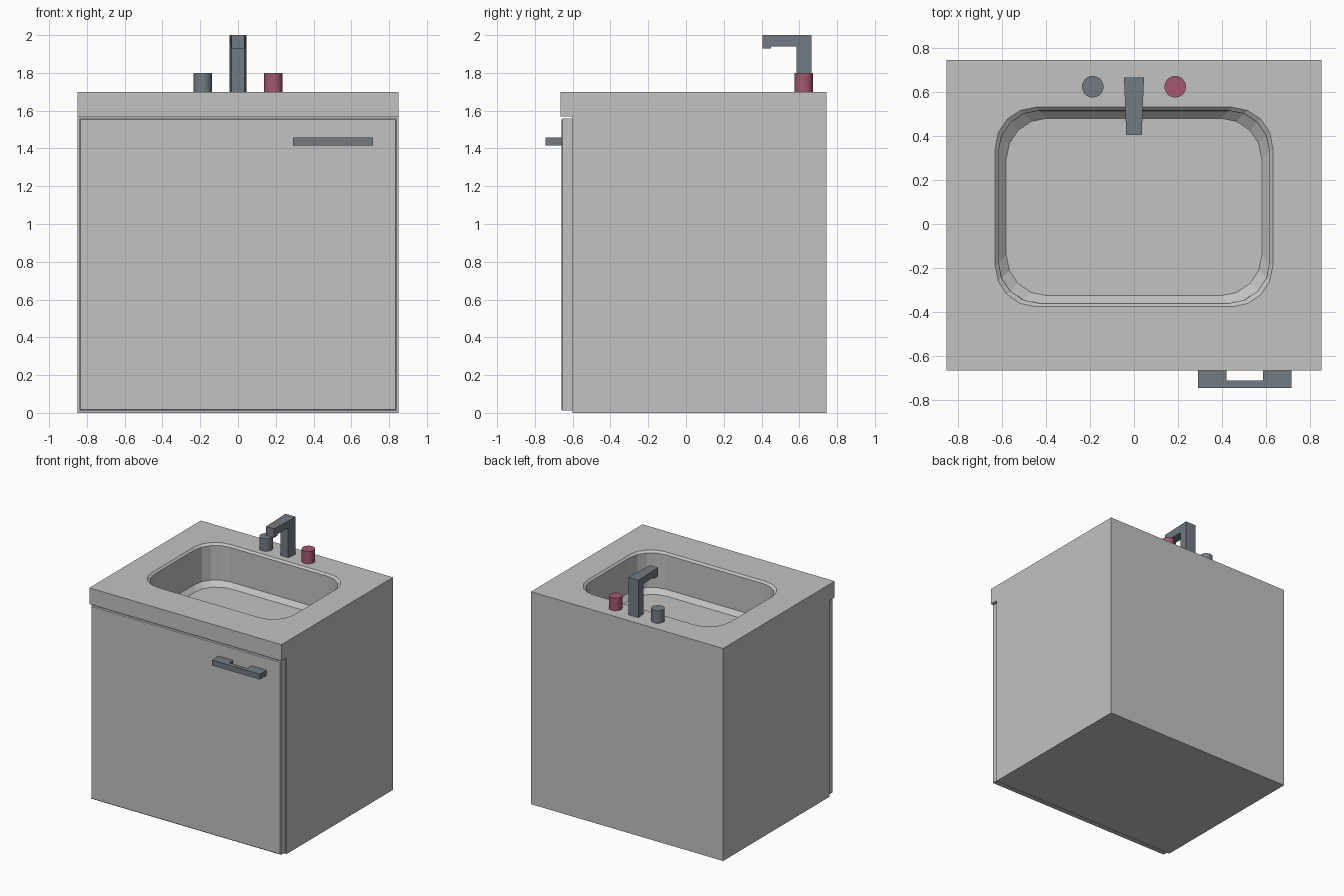
import bpy, bmesh, math
from mathutils import Vector

if "Cube" in bpy.data.objects:
    bpy.data.objects.remove(bpy.data.objects["Cube"])


def material(name, rgb):
    m = bpy.data.materials.new(name)
    m.diffuse_color = (*rgb, 1)
    m.use_nodes = True
    m.node_tree.nodes["Principled BSDF"].inputs["Base Color"].default_value = m.diffuse_color
    return m


GREY = material("light grey", (0.54, 0.54, 0.54))
METAL = material("blue grey metal", (0.17, 0.20, 0.23))
RED = material("muted red", (0.37, 0.098, 0.162))


def finish(name, bm, mat):
    bmesh.ops.recalc_face_normals(bm, faces=bm.faces)
    me = bpy.data.meshes.new(name)
    bm.to_mesh(me)
    bm.free()
    ob = bpy.data.objects.new(name, me)
    me.materials.append(mat)
    bpy.context.collection.objects.link(ob)
    return ob


def prism(points, direction):
    """Closed profile extruded along a direction."""
    bm = bmesh.new()
    face = bm.faces.new([bm.verts.new(p) for p in points])
    ext = bmesh.ops.extrude_face_region(bm, geom=[face], use_keep_orig=True)
    verts = [g for g in ext["geom"] if isinstance(g, bmesh.types.BMVert)]
    bmesh.ops.translate(bm, vec=direction, verts=verts)
    return bm


def rounded_ring(bm, inset, z, seg=4):
    """Rounded rectangle loop of the basin."""
    hx, y0, y1 = 0.63 - inset, -0.375 + inset, 0.53 - inset
    r = 0.185
    corners = [(hx - r, y1 - r), (-hx + r, y1 - r), (-hx + r, y0 + r), (hx - r, y0 + r)]
    verts = []
    for i, (cx, cy) in enumerate(corners):
        for k in range(seg + 1):
            a = math.pi / 2 * (i + k / seg)
            verts.append(bm.verts.new((cx + r * math.cos(a), cy + r * math.sin(a), z)))
    return verts


# Cabinet with overhanging counter; the top is open for the basin
profile = [(-0.60, 0), (0.745, 0), (0.745, 1.70), (-0.665, 1.70), (-0.665, 1.57), (-0.60, 1.57)]
bm = prism([(-0.85, y, z) for y, z in profile], (1.70, 0, 0))
bmesh.ops.recalc_face_normals(bm, faces=bm.faces)
top = max(bm.faces, key=lambda f: f.calc_center_median().z)
rim = list(top.edges)
bmesh.ops.delete(bm, geom=[top], context='FACES_ONLY')

# Basin: rim chamfer, straight wall, bottom chamfer, floor
rings = [rounded_ring(bm, i, z) for i, z in
         [(0, 1.70), (0.015, 1.685), (0.016, 1.41), (0.05, 1.375)]]
n = len(rings[0])
for a, b in zip(rings, rings[1:]):
    for k in range(n):
        bm.faces.new((a[k], a[(k + 1) % n], b[(k + 1) % n], b[k]))
bm.faces.new(rings[-1])
rim += [bm.edges.get((rings[0][k], rings[0][(k + 1) % n])) for k in range(n)]
bmesh.ops.triangle_fill(bm, edges=rim, use_beauty=True, use_dissolve=False, normal=Vector((0, 0, 1)))
finish("cabinet_and_basin", bm, GREY)

# Door with a small edge bevel
bm = prism([(-0.84, -0.66, 0.012), (0.84, -0.66, 0.012), (0.84, -0.66, 1.558), (-0.84, -0.66, 1.558)],
           (0, 0.061, 0))
front = [e for e in bm.edges if all(v.co.y < -0.65 for v in e.verts)]
bmesh.ops.bevel(bm, geom=front, offset=0.006, segments=1, affect='EDGES')
finish("door", bm, GREY)

# U-shaped door handle
u = [(0.29, -0.655), (0.29, -0.745), (0.715, -0.745), (0.715, -0.655),
     (0.585, -0.655), (0.585, -0.71), (0.42, -0.71), (0.42, -0.655)]
finish("door_handle", prism([(x, y, 1.415) for x, y in u], (0, 0, 0.043)), METAL)

# Faucet: side profile, widened toward the back of the column
f = [(0.665, 1.695), (0.665, 2.0), (0.405, 2.0), (0.405, 1.928), (0.45, 1.928),
     (0.45, 1.94), (0.585, 1.94), (0.585, 1.695)]
bm = prism([(-0.035, y, z) for y, z in f], (0.07, 0, 0))
for v in bm.verts:
    if v.co.y > 0.65:
        v.co.x *= 1.3
finish("faucet", bm, METAL)

# Tap knobs
for name, x, mat in [("cold_knob", -0.187, METAL), ("hot_knob", 0.187, RED)]:
    bm = bmesh.new()
    bmesh.ops.create_cone(bm, cap_ends=True, segments=20, radius1=0.049, radius2=0.049, depth=0.105)
    bmesh.ops.translate(bm, vec=(x, 0.623, 1.7475), verts=bm.verts)
    ob = finish(name, bm, mat)
    bpy.context.view_layer.objects.active = ob
    ob.select_set(True)
    bpy.ops.object.shade_smooth_by_angle(angle=math.radians(40))
    ob.select_set(False)
